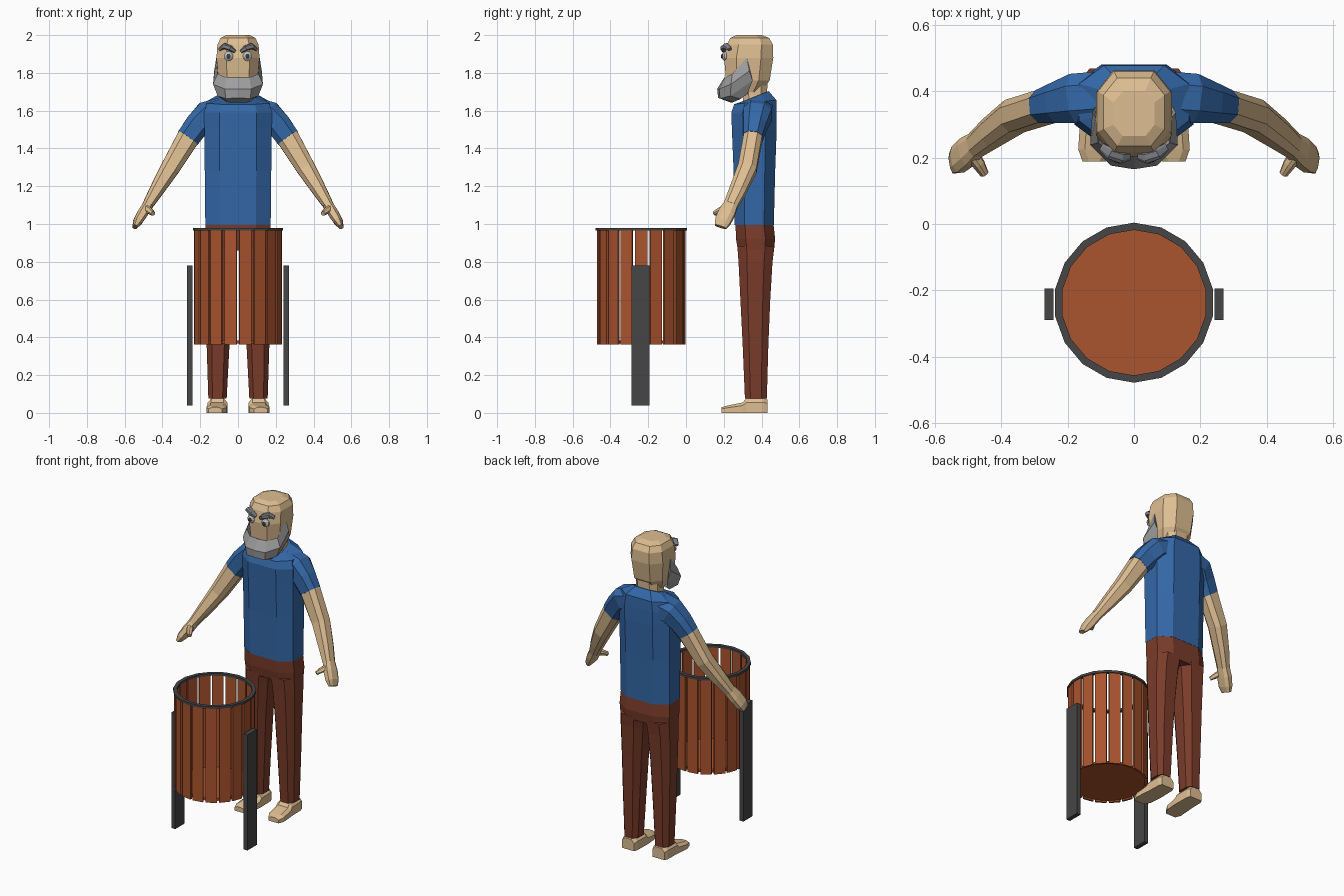
import bpy, bmesh, math
from mathutils import Vector, Matrix

if "Cube" in bpy.data.objects:
    bpy.data.objects.remove(bpy.data.objects["Cube"])


def material(name, rgb):
    m = bpy.data.materials.new(name)
    lin = [(c / 255 / 12.92) if c < 10 else ((c / 255 + 0.055) / 1.055) ** 2.4 for c in rgb]
    m.diffuse_color = (*lin, 1)
    m.use_nodes = True
    m.node_tree.nodes["Principled BSDF"].inputs["Base Color"].default_value = m.diffuse_color
    return m


SKIN = material("skin", (222, 190, 146))
BLUE = material("shirt_blue", (52, 104, 168))
BROWN = material("trouser_brown", (122, 60, 42))
WOOD = material("wood_orange", (170, 83, 46))
METAL = material("dark_metal", (70, 70, 70))
GREY = material("beard_grey", (158, 158, 158))
BROW = material("brow_grey", (128, 130, 136))
EYE = material("eye_pale", (190, 190, 190))
PUPIL = material("pupil_dark", (60, 62, 66))


def finish(name, bm, mat, mirror=False):
    bmesh.ops.recalc_face_normals(bm, faces=bm.faces)
    me = bpy.data.meshes.new(name)
    bm.to_mesh(me)
    bm.free()
    me.materials.append(mat)
    ob = bpy.data.objects.new(name, me)
    bpy.context.collection.objects.link(ob)
    if mirror:
        mod = ob.modifiers.new("mirror", 'MIRROR')
        mod.use_mirror_merge = False
    return ob


def loft(name, rings, mat, mirror=False):
    """Skin a closed body through equal-length rings of points."""
    bm = bmesh.new()
    rows = [[bm.verts.new(p) for p in r] for r in rings]
    n = len(rows[0])
    for a, b in zip(rows, rows[1:]):
        for i in range(n):
            j = (i + 1) % n
            bm.faces.new((a[i], a[j], b[j], b[i]))
    bm.faces.new(rows[0])
    bm.faces.new(rows[-1])
    return finish(name, bm, mat, mirror)


OCT = [(1, -.5), (1, .5), (.55, 1), (-.55, 1), (-1, .5), (-1, -.5), (-.55, -1), (.55, -1)]


def flat_ring(z, x0, x1, y0, y1, slope=0):
    """Chamfered horizontal ring, optionally rising towards the back."""
    cx, cy, hx, hy = (x0 + x1) / 2, (y0 + y1) / 2, (x1 - x0) / 2, (y1 - y0) / 2
    return [(cx + u * hx, cy + v * hy, z + slope * v * hy) for u, v in OCT]


def limb(name, stations, mat):
    """Tube along a path; each station is (centre, half width in xz, half depth)."""
    pts = [Vector(s[0]) for s in stations]
    rings = []
    for i, (c, w, d) in enumerate(stations):
        t = (pts[min(i + 1, len(pts) - 1)] - pts[max(i - 1, 0)]).normalized()
        u = Vector((-t.z, 0, t.x)).normalized()
        v = t.cross(u)
        rings.append([pts[i] + u * a * w + v * b * d for a, b in OCT])
    return loft(name, rings, mat, True)


def box(name, centre, size, mat, rot=None, mirror=False):
    bm = bmesh.new()
    m = Matrix.Translation(centre) @ (rot or Matrix()) @ Matrix.Diagonal((*size, 1))
    bmesh.ops.create_cube(bm, size=1, matrix=m)
    return finish(name, bm, mat, mirror)


# --- Litter bin ---
BY, SIDES = -0.237, 18


def circle(r, z):
    return [(r * math.cos(math.radians(20 * k + 10)),
             BY + r * math.sin(math.radians(20 * k + 10)), z) for k in range(SIDES)]


bm = bmesh.new()
loops = [[bm.verts.new(p) for p in circle(r, z)]
         for r, z in ((.241, .965), (.241, .98), (.219, .98), (.219, .965))]
for k in range(4):
    a, b = loops[k], loops[(k + 1) % 4]
    for i in range(SIDES):
        j = (i + 1) % SIDES
        bm.faces.new((a[i], a[j], b[j], b[i]))
finish("bin_rim", bm, METAL)
loft("bin_base", [circle(.22, .368), circle(.22, .382)], WOOD)
for k in range(SIDES):
    ang = math.radians(20 * k)
    box("bin_slat", (.226 * math.cos(ang), BY + .226 * math.sin(ang), .664),
        (.012, .066, .606), WOOD, Matrix.Rotation(ang, 4, 'Z'))
box("bin_post", (.256, BY - .005, .41), (.028, .095, .74), METAL, mirror=True)

# --- Trousers ---
loft("trouser_hips", [flat_ring(z, -x, x, a, b) for z, x, a, b in (
    (.86, .172, .275, .465), (.92, .176, .265, .472), (1.0, .172, .262, .463))], BROWN)
loft("trouser_leg", [flat_ring(z, a, b, c, d) for z, a, b, c, d in (
    (.075, .06, .157, .312, .428), (.36, .045, .166, .3, .436),
    (.6, .032, .17, .288, .446), (.8, .015, .174, .278, .458),
    (.88, .004, .172, .272, .468))], BROWN, True)

# --- Feet: lengthwise sections from heel to toe ---
foot = []
for y, a, b, h in ((.432, .065, .15, .07), (.41, .058, .158, .08), (.32, .056, .16, .078),
                   (.3, .056, .163, .055), (.225, .062, .168, .04), (.188, .085, .155, .03)):
    foot.append([(a, y, 0), (b, y, 0), (b, y, h * .7), (b - .02, y, h),
                 (a + .02, y, h), (a, y, h * .7)])
loft("foot", foot, SKIN, True)

# --- Shirt ---
loft("shirt_body", [flat_ring(z, -x, x, a, b, s) for z, x, a, b, s in (
    (.995, .173, .258, .465, 0), (1.28, .176, .252, .472, 0), (1.5, .178, .243, .48, 0),
    (1.59, .18, .24, .48, 0), (1.645, .165, .255, .478, .1), (1.675, .095, .295, .438, .4))], BLUE)
limb("shirt_sleeve", [((.09, .385, 1.6), .068, .075), ((.165, .378, 1.578), .072, .075),
                      ((.215, .365, 1.525), .066, .062), ((.265, .354, 1.455), .062, .05)], BLUE)

# --- Arms and hands ---
limb("arm", [((.25, .357, 1.475), .056, .046), ((.265, .354, 1.455), .06, .049),
             ((.36, .325, 1.295), .05, .05), ((.43, .275, 1.18), .038, .044),
             ((.478, .237, 1.1), .028, .037)], SKIN)
limb("hand", [((.475, .24, 1.105), .027, .036), ((.503, .217, 1.06), .028, .044),
              ((.53, .195, 1.015), .024, .042), ((.546, .183, .985), .012, .032)], SKIN)
limb("thumb", [((.492, .215, 1.085), .02, .02), ((.468, .18, 1.07), .017, .017),
               ((.45, .15, 1.055), .011, .012)], SKIN)

# --- Neck and head ---
loft("neck", [flat_ring(z, -x, x, a, b) for z, x, a, b in (
    (1.62, .085, .305, .43), (1.68, .076, .3, .428), (1.75, .075, .29, .432))], SKIN)
loft("head", [flat_ring(z, -x, x, a, b) for z, x, a, b in (
    (1.7, .08, .23, .4), (1.76, .103, .212, .443), (1.88, .114, .202, .462),
    (1.95, .109, .217, .46), (1.985, .092, .235, .44), (2.0, .062, .265, .4))], SKIN)

# --- Beard: sections from chin to sideburn, reflected for the other cheek ---
half = [
    [(0, .202, 1.775), (0, .165, 1.715), (0, .17, 1.668), (0, .24, 1.642)],
    [(.06, .208, 1.775), (.07, .176, 1.715), (.065, .18, 1.664), (.06, .25, 1.645)],
    [(.108, .245, 1.795), (.132, .238, 1.74), (.108, .235, 1.678), (.085, .29, 1.662)],
    [(.115, .322, 1.88), (.126, .335, 1.81), (.118, .353, 1.76), (.09, .325, 1.69)]]
other = [[(-x, y, z) for x, y, z in s] for s in half[:0:-1]]
loft("beard", other + half, GREY)

# --- Eyes and brows ---
for name, y, r, depth, mat in (("eyeball", .208, .026, .7, EYE), ("pupil", .19, .012, .4, PUPIL)):
    bm = bmesh.new()
    bmesh.ops.create_uvsphere(bm, u_segments=10, v_segments=6, radius=r,
                              matrix=Matrix.Translation((.05, y, 1.888)) @ Matrix.Diagonal((1, depth, 1, 1)))
    finish(name, bm, mat, True)
limb("eyebrow", [((.016, .205, 1.913), .009, .012), ((.04, .2, 1.93), .015, .018),
                 ((.07, .212, 1.942), .015, .018), ((.096, .232, 1.925), .008, .012)], BROW)
